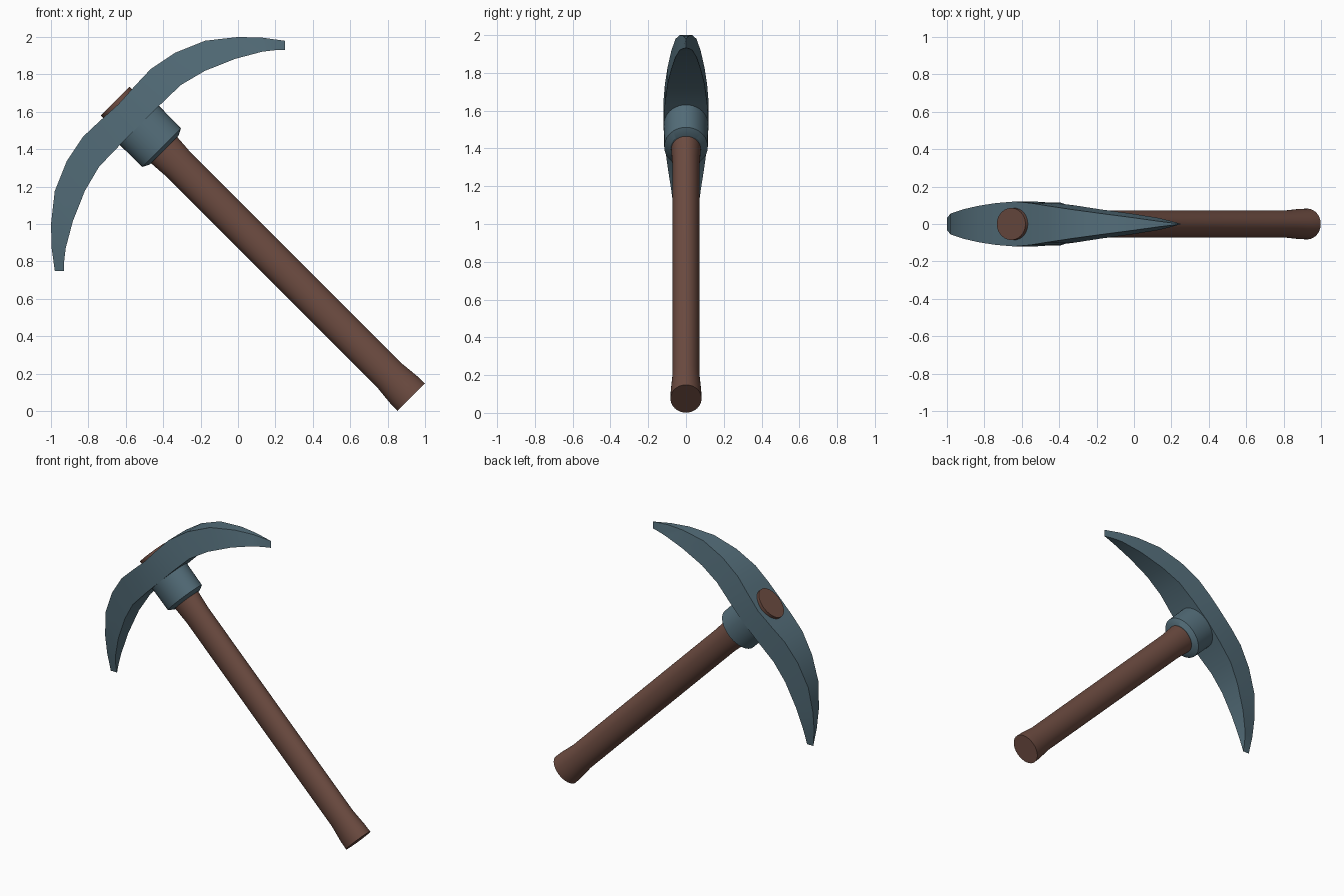
import bpy
import bmesh
import math
from mathutils import Matrix

cube = bpy.data.objects.get("Cube")
if cube:
    bpy.data.objects.remove(cube, do_unlink=True)

# Local frame: Z runs up the handle, X along the blade; then the whole tool is tilted
TILT = Matrix.Translation((0.925, 0, 0.075)) @ Matrix.Rotation(math.radians(-45), 4, "Y")
OVAL = 0.79
SIDES = 40


def make_material(name, colour):
    material = bpy.data.materials.new(name)
    material.use_nodes = True
    material.diffuse_color = (*colour, 1)
    shader = material.node_tree.nodes["Principled BSDF"]
    shader.inputs["Base Color"].default_value = (*colour, 1)
    return material


def finish(name, bm, material):
    """Turn a bmesh into a tilted, smooth shaded object."""
    bmesh.ops.remove_doubles(bm, verts=bm.verts, dist=0.0001)
    bmesh.ops.recalc_face_normals(bm, faces=bm.faces)
    bm.transform(TILT)
    mesh = bpy.data.meshes.new(name)
    bm.to_mesh(mesh)
    bm.free()
    mesh.materials.append(material)
    obj = bpy.data.objects.new(name, mesh)
    bpy.context.collection.objects.link(obj)
    bpy.ops.object.select_all(action="DESELECT")
    obj.select_set(True)
    bpy.context.view_layer.objects.active = obj
    bpy.ops.object.shade_smooth_by_angle(angle=math.radians(30))
    return obj


def loft(bm, rings):
    """Bridge equal rings of points and cap both ends."""
    loops = [[bm.verts.new(p) for p in ring] for ring in rings]
    for low, high in zip(loops, loops[1:]):
        for i in range(len(low)):
            j = (i + 1) % len(low)
            bm.faces.new((low[i], low[j], high[j], high[i]))
    return loops


def oval_turning(name, profile, material):
    """Oval rod from (radius, height) pairs."""
    bm = bmesh.new()
    angles = [math.tau * i / SIDES for i in range(SIDES)]
    rings = [[(r * math.cos(a), r * OVAL * math.sin(a), z) for a in angles]
             for r, z in profile]
    loops = loft(bm, rings)
    bm.faces.new(loops[0])
    bm.faces.new(loops[-1])
    return finish(name, bm, material)


wood = make_material("brown wood", (0.153, 0.072, 0.053))
steel = make_material("blue grey steel", (0.089, 0.156, 0.195))

# Handle with a flared grip end and a swelling below the collar
oval_turning("handle", [(0.104, 0), (0.102, 0.06), (0.091, 0.17),
                        (0.091, 1.75), (0.1, 1.88), (0.1, 2.1)], wood)

# End of the handle showing through the top of the head
oval_turning("handle_top", [(0.108, 2.1), (0.108, 2.237)], wood)

# Collar with a chamfered lower rim
oval_turning("collar", [(0.108, 1.866), (0.146, 1.886), (0.149, 2.15)], steel)

# Curved head: outer x, outer z, inner x, inner z, half thickness
half = [
    (0, 2.213, 0, 2.053, 0.12),
    (0.13, 2.22, 0.157, 2.053, 0.112),
    (0.255, 2.224, 0.308, 2.05, 0.098),
    (0.41, 2.193, 0.452, 2.013, 0.078),
    (0.569, 2.125, 0.614, 1.943, 0.056),
    (0.707, 2.015, 0.743, 1.868, 0.033),
    (0.796, 1.921, 0.8, 1.823, 0.015),
    (0.871, 1.822, 0.837, 1.788, 0),
]
stations = [(-a, b, -c, d, w) for a, b, c, d, w in reversed(half[1:])] + half
bm = bmesh.new()
loft(bm, [[(a, -w, b), (a, w, b), (c, w, d), (c, -w, d)]
          for a, b, c, d, w in stations])
finish("pick_head", bm, steel)
